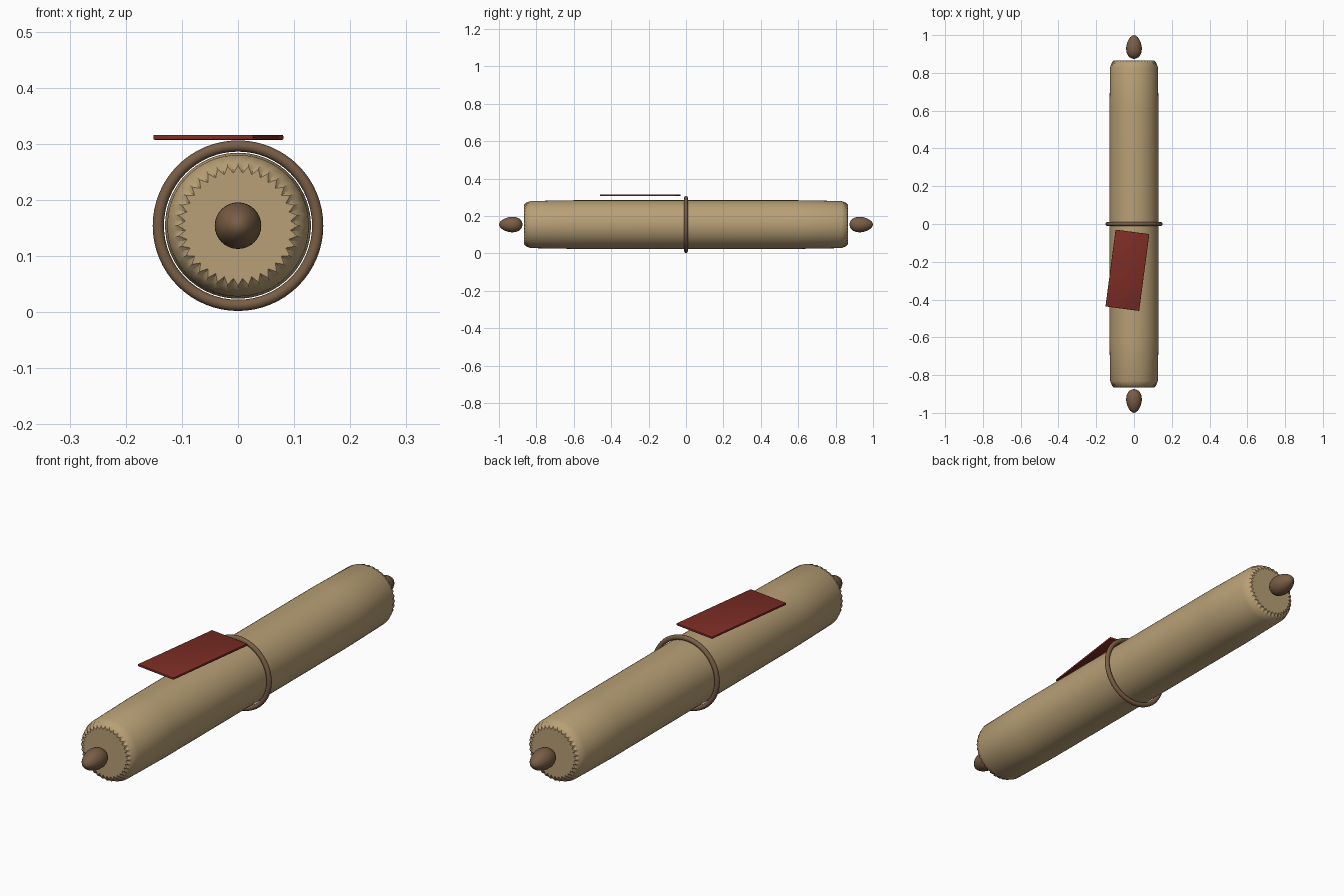
import bpy, bmesh, math
from mathutils import Matrix

cube = bpy.data.objects.get("Cube")
if cube:
    bpy.data.objects.remove(cube, do_unlink=True)

AXIS_Z = 0.154


def material(name, rgb):
    m = bpy.data.materials.new(name)
    m.use_nodes = True
    m.diffuse_color = (*rgb, 1)
    m.node_tree.nodes["Principled BSDF"].inputs["Base Color"].default_value = (*rgb, 1)
    return m


parchment = material("parchment", (0.48, 0.35, 0.18))
wood = material("brown wood", (0.19, 0.11, 0.06))
red = material("red ribbon", (0.20, 0.025, 0.018))


def finish(bm, name, mat, location, angle=None):
    bmesh.ops.recalc_face_normals(bm, faces=bm.faces)
    mesh = bpy.data.meshes.new(name)
    bm.to_mesh(mesh)
    bm.free()
    mesh.materials.append(mat)
    ob = bpy.data.objects.new(name, mesh)
    bpy.context.collection.objects.link(ob)
    ob.location = location
    if angle:
        bpy.ops.object.select_all(action='DESELECT')
        ob.select_set(True)
        bpy.context.view_layer.objects.active = ob
        bpy.ops.object.shade_smooth_by_angle(angle=math.radians(angle))
    return ob


def lathe(profile, segments):
    """Closed surface around the y axis; profile rows are (y, radius, odd radius)."""
    bm = bmesh.new()
    rings = []
    for y, even, odd in profile:
        ring = []
        for i in range(segments):
            a = math.tau * i / segments
            r = odd if i % 2 else even
            ring.append(bm.verts.new((r * math.cos(a), y, r * math.sin(a))))
        rings.append(ring)
    for a, b in zip(rings, rings[1:]):
        for i in range(segments):
            j = (i + 1) % segments
            bm.faces.new((a[i], a[j], b[j], b[i]))
    bm.faces.new(rings[0])
    bm.faces.new(rings[-1])
    return bm


# Rolled sheet with crimped, jagged ends
half = [(0.865, 0.107, 0.094), (0.855, 0.117, 0.112), (0.83, 0.126, 0.126), (0.6, 0.13, 0.13)]
roll = half + [(-y, a, b) for y, a, b in reversed(half)]
finish(lathe(roll, 72), "rolled_sheet", parchment, (0, 0, AXIS_Z), 40)

# Egg-shaped knobs floating just off each end
egg = []
for i in range(17):
    t = math.pi * (0.02 + 0.96 * i / 16)
    r = 0.041 * math.sin(t) * (1 + 0.16 * math.cos(t))
    egg.append((0.937 - 0.0625 * math.cos(t), r, r))
for name, turn in (("back_knob", 0), ("front_knob", math.pi)):
    bm = lathe(egg, 32)
    bmesh.ops.rotate(bm, verts=bm.verts, matrix=Matrix.Rotation(turn, 3, 'Z'))
    finish(bm, name, wood, (0, 0, AXIS_Z), 60)

# Binding ring around the middle
bpy.ops.mesh.primitive_torus_add(major_radius=0.142, minor_radius=0.01, major_segments=64,
                                 minor_segments=12, location=(0, 0, AXIS_Z),
                                 rotation=(math.pi / 2, 0, 0))
ring = bpy.context.object
ring.name = "binding_ring"
ring.data.materials.append(wood)
bpy.ops.object.shade_smooth_by_angle(angle=math.radians(60))

# Ribbon tag resting askew on top
bm = bmesh.new()
bmesh.ops.create_cube(bm, size=1)
bmesh.ops.scale(bm, verts=bm.verts, vec=(0.18, 0.41, 0.009))
bmesh.ops.bevel(bm, geom=bm.edges[:], offset=0.002, segments=2, affect='EDGES', profile=0.5)
tag = finish(bm, "ribbon_tag", red, (-0.035, -0.245, 0.3115), 30)
tag.rotation_euler.z = math.radians(-7.5)
